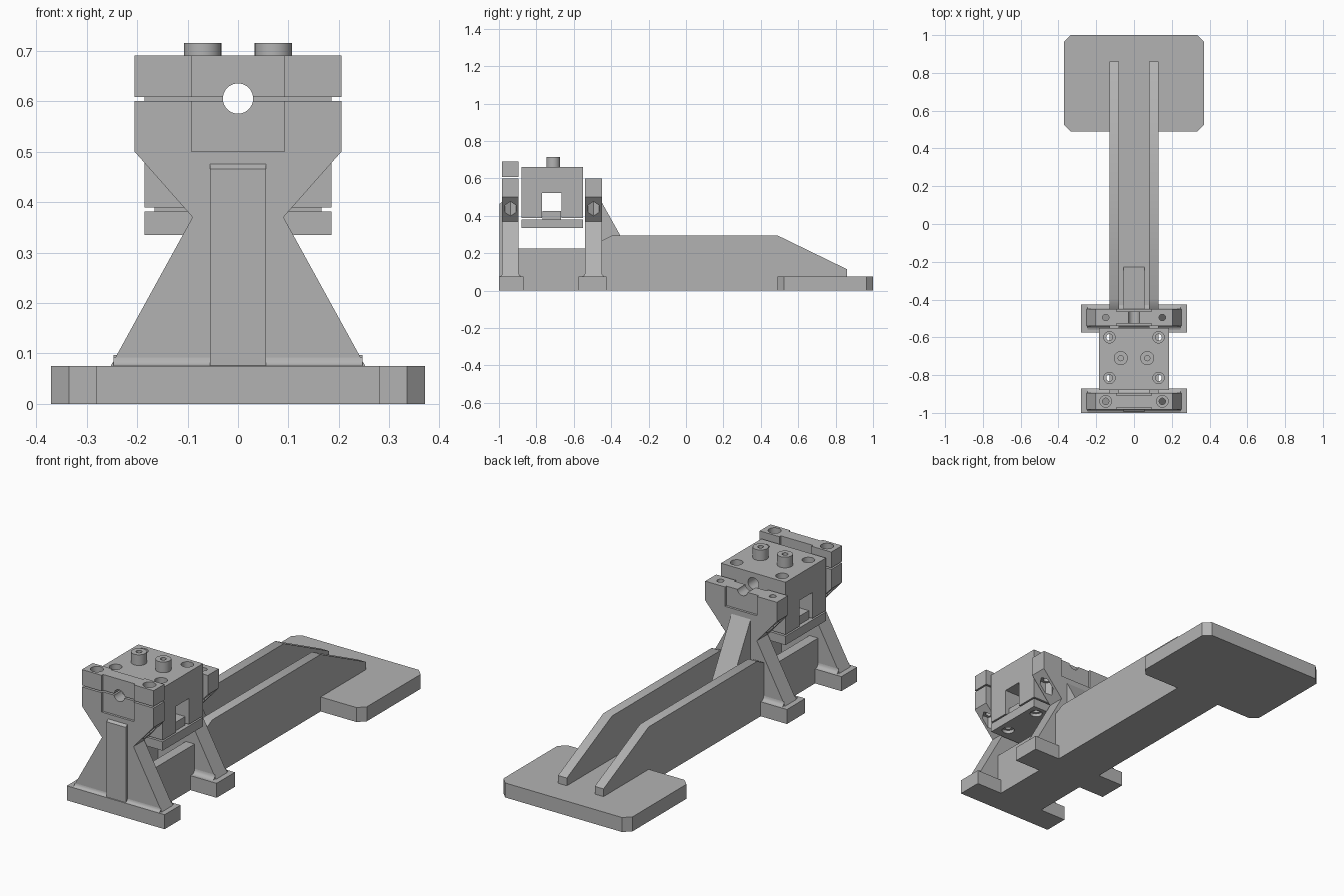
import bpy, bmesh, math
from mathutils import Matrix, Vector

if "Cube" in bpy.data.objects:
    bpy.data.objects.remove(bpy.data.objects["Cube"], do_unlink=True)

GREY = (0.45, 0.45, 0.45, 1)
mat = bpy.data.materials.new("plain grey")
mat.use_nodes = True
mat.diffuse_color = GREY
mat.node_tree.nodes["Principled BSDF"].inputs["Base Color"].default_value = GREY
parts = []


def finish(name, bm):
    bmesh.ops.recalc_face_normals(bm, faces=bm.faces)
    mesh = bpy.data.meshes.new(name)
    bm.to_mesh(mesh)
    bm.free()
    mesh.materials.append(mat)
    ob = bpy.data.objects.new(name, mesh)
    bpy.context.collection.objects.link(ob)
    parts.append(ob)
    return ob


def prism(name, points, axis, lo, hi):
    """Extrude a 2D outline along an axis; points are the other two axes in order."""
    bm = bmesh.new()
    rings = []
    for depth in (lo, hi):
        ring = []
        for p in points:
            co = list(p)
            co.insert("xyz".index(axis), depth)
            ring.append(bm.verts.new(co))
        rings.append(ring)
    bm.faces.new(rings[0])
    bm.faces.new(rings[1][::-1])
    n = len(points)
    for i in range(n):
        j = (i + 1) % n
        bm.faces.new((rings[0][i], rings[0][j], rings[1][j], rings[1][i]))
    return finish(name, bm)


def box(name, x0, x1, y0, y1, z0, z1):
    return prism(name, [(x0, y0), (x1, y0), (x1, y1), (x0, y1)], "z", z0, z1)


def rod(name, axis, a, b, lo, hi, r, sides=32):
    pts = [(a + r * math.cos(math.tau * i / sides), b + r * math.sin(math.tau * i / sides))
           for i in range(sides)]
    return prism(name, pts, axis, lo, hi)


def cut(ob, cutters):
    """Subtract each cutter, bake the result and drop the cutter."""
    for c in cutters:
        mod = ob.modifiers.new("cut", "BOOLEAN")
        mod.operation = "DIFFERENCE"
        mod.solver = "EXACT"
        mod.object = c
        dg = bpy.context.evaluated_depsgraph_get()
        mesh = bpy.data.meshes.new_from_object(ob.evaluated_get(dg))
        ob.modifiers.clear()
        ob.data = mesh
        parts.remove(c)
        bpy.data.objects.remove(c, do_unlink=True)


def mirrored(half):
    return half + [(-x, z) for x, z in reversed(half)]


BORE_Z = 0.605
BOLT_X = 0.15


def bore():
    return rod("bore_cutter", "y", 0, BORE_Z, -1.1, -0.3, 0.03)


def panels(y0, y1):
    """Shallow recesses on both faces of a stand head."""
    return [box("panel_cutter", -0.092, 0.092, y - 0.012, y + 0.012, 0.5, 0.8) for y in (y0, y1)]


# Base plate with clipped corners
w, c = 0.37, 0.035
prism("base_plate", [(-w + c, 0.49), (w - c, 0.49), (w, 0.49 + c), (w, 1 - c),
                     (w - c, 1), (-w + c, 1), (-w, 1 - c), (-w, 0.49 + c)], "z", 0, 0.075)

# Channel beam: floor and two side rails
box("beam_floor", -0.13, 0.13, -0.95, 0.6, 0, 0.075)
rail = [(-0.95, 0), (0.6, 0), (0.86, 0.075), (0.86, 0.115), (0.49, 0.295), (-0.395, 0.295),
        (-0.45, 0.268), (-0.5, 0.225), (-0.95, 0.225)]
rail[1:2] = [(0.6, 0), (0.6, 0.075)]
for side, x0, x1 in (("right", -0.13, -0.08), ("left", 0.08, 0.13)):
    prism(side + "_rail", rail, "x", x0, x1)

# Two stands: foot, coved waisted upright
outline = mirrored([(0.255, 0.07), (0.09, 0.37), (0.205, 0.5), (0.205, 0.6)])
for label, f0, f1, y0, y1 in (("front", -1, -0.87, -0.983, -0.895),
                              ("rear", -0.575, -0.425, -0.54, -0.45)):
    box(label + "_foot", -0.28, 0.28, f0, f1, 0, 0.075)
    upright = prism(label + "_upright", outline, "y", y0, y1)
    mid = (y0 + y1) / 2
    cutters = [bore()] + panels(y0, y1)
    for x in (-BOLT_X, BOLT_X):
        cutters.append(rod("bolt_cutter", "z", x, mid, 0.4, 0.7, 0.017, 24))
        cutters.append(rod("nut_cutter", "z", x, mid, 0.38, 0.475, 0.034, 6))
    cut(upright, cutters)
    # Cove where the upright meets the foot
    for face, out, edge in ((y0, -1, f0), (y1, 1, f1)):
        r = min(0.022, abs(edge - face))
        arc = [(face + out * r * (1 - math.cos(t * math.pi / 8)),
                0.075 + r * (1 - math.sin(t * math.pi / 8))) for t in range(5)]
        # arc runs from the wall down to the foot
        arc = [(face + out * r * (1 - math.sin(t * math.pi / 8)),
                0.075 + r * (1 - math.cos(t * math.pi / 8))) for t in range(5)]
        prism(label + "_cove", [(face, 0.075)] + arc, "x", -0.247, 0.247)

# Front rib with chamfered top, and sloping rear brace
prism("front_rib", [(-0.96, 0.07), (-0.996, 0.07), (-0.996, 0.465), (-0.983, 0.475),
                    (-0.96, 0.475)], "x", -0.055, 0.055)
prism("rear_brace", [(-0.47, 0.07), (-0.225, 0.07), (-0.452, 0.475), (-0.47, 0.475)],
      "x", -0.055, 0.055)

# Clamp cap over the front stand
cap = box("front_cap", -0.205, 0.205, -0.983, -0.895, 0.608, 0.69)
cap_cuts = [bore()] + panels(-0.983, -0.895)
for x in (-BOLT_X, BOLT_X):
    cap_cuts.append(rod("bolt_cutter", "z", x, -0.939, 0.5, 0.8, 0.017, 24))
    cap_cuts.append(rod("bolt_head_cutter", "z", x, -0.939, 0.65, 0.8, 0.031))
cut(cap, cap_cuts)

# Carriage block with cross tunnel, and its keyed bottom plate
block = box("carriage_block", -0.185, 0.185, -0.88, -0.55, 0.389, 0.66)
plate = box("bottom_plate", -0.185, 0.185, -0.88, -0.55, 0.335, 0.381)
block_cuts = [bore(), box("tunnel_cutter", -0.3, 0.3, -0.77, -0.665, 0.3, 0.523)]
plate_cuts = []
for x in (-0.13, 0.13):
    for y in (-0.815, -0.6):
        block_cuts.append(rod("screw_cutter", "z", x, y, 0.3, 0.8, 0.017, 24))
        block_cuts.append(rod("screw_head_cutter", "z", x, y, 0.62, 0.8, 0.03))
        plate_cuts.append(rod("screw_cutter", "z", x, y, 0.3, 0.5, 0.017, 24))
        plate_cuts.append(rod("nut_cutter", "z", x, y, 0.3, 0.352, 0.03))
cut(block, block_cuts)
cut(plate, plate_cuts)
box("plate_key", -0.165, 0.165, -0.768, -0.667, 0.38, 0.425)

# Hollow posts on top of the block
for side, x in (("right", -0.07), ("left", 0.07)):
    post = rod(side + "_post", "z", x, -0.71, 0.655, 0.715, 0.037)
    cut(post, [rod("post_cutter", "z", x, -0.71, 0.67, 0.8, 0.014, 24)])

# Smooth the round surfaces, keep the edges crisp
for ob in bpy.context.view_layer.objects:
    ob.select_set(ob in parts)
bpy.context.view_layer.objects.active = parts[0]
bpy.ops.object.shade_smooth_by_angle(angle=math.radians(30))
